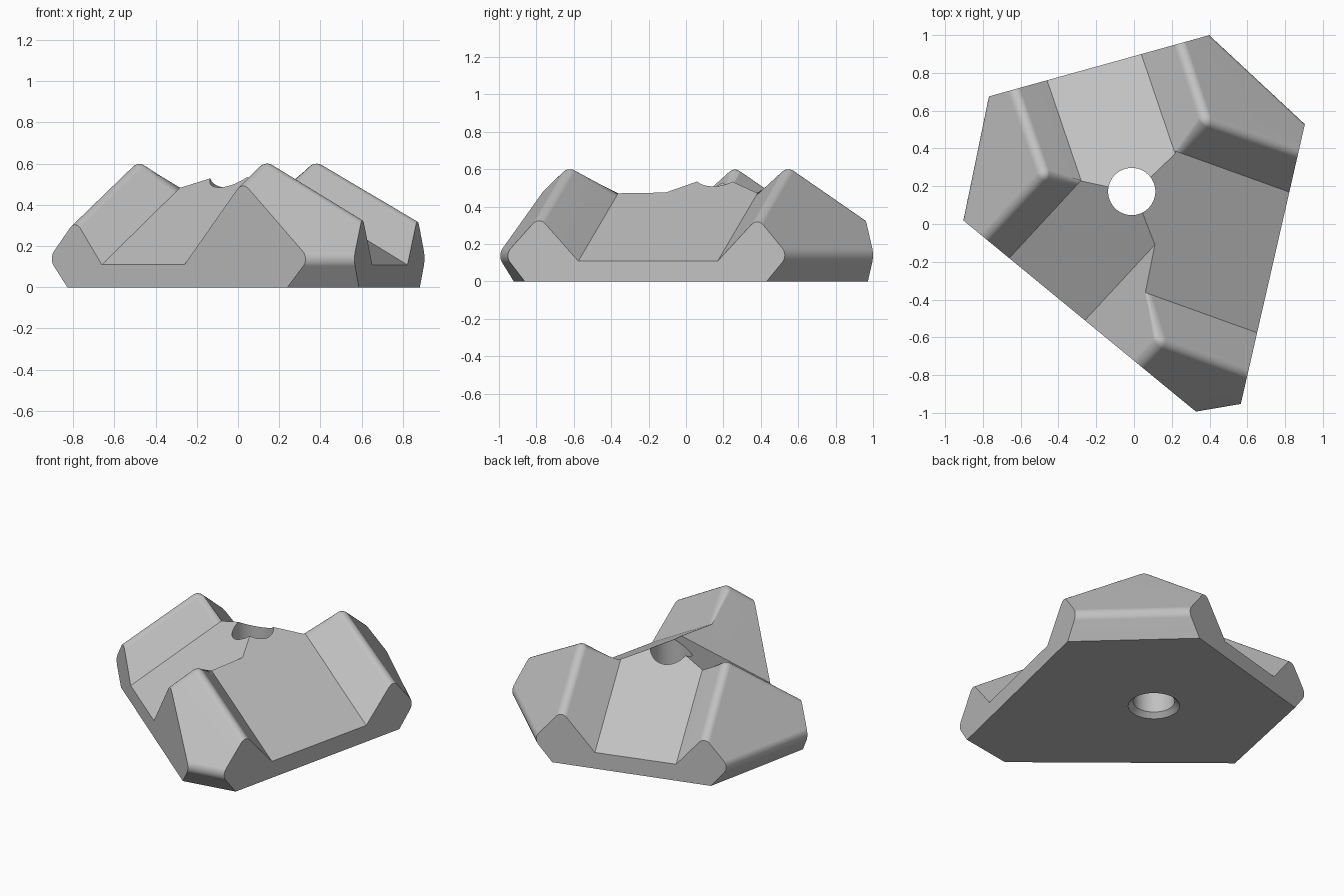
import bpy, bmesh, math
from mathutils import Vector

cube = bpy.data.objects.get("Cube")
if cube:
    bpy.data.objects.remove(cube, do_unlink=True)

WAIST, PEAK, FLOOR, TOP = 0.14, 0.63, 0.11, 0.74
ROUND = 0.045

# Each arm: the two plan corners of its outer edge (clockwise) and its peak
ARMS = {
    "left": ((-0.905, 0.02), (-0.77, 0.675), (-0.475, 0.26)),
    "right": ((0.40, 1.0), (0.905, 0.53), (0.38, 0.55)),
    "front": ((0.565, -0.955), (0.33, -0.995), (0.14, -0.62)),
}

# Each groove: floor corners on the side, the arms beside them, run, slope
GROOVES = [
    ((-0.46, 0.76), (0.04, 0.895), "left", "right", (0.17, -0.5), 0.665),
    ((0.82, 0.17), (0.65, -0.575), "right", "front", (-0.57, 0.205), 0.58),
    ((-0.26, -0.51), (-0.66, -0.18), "front", "left", (0.37, 0.40), 0.67),
]


def inward(a, b):
    """Unit normal pointing into a clockwise outline, for the edge a to b."""
    return Vector((b.y - a.y, a.x - b.x)).normalized()


def mesh_object(name, bm):
    bmesh.ops.recalc_face_normals(bm, faces=bm.faces[:])
    mesh = bpy.data.meshes.new(name)
    bm.to_mesh(mesh)
    bm.free()
    obj = bpy.data.objects.new(name, mesh)
    bpy.context.collection.objects.link(obj)
    return obj


def hull_object(name, points):
    bm = bmesh.new()
    for p in points:
        bm.verts.new(p)
    res = bmesh.ops.convex_hull(bm, input=bm.verts[:])
    loose = [v for v in bm.verts if not v.link_faces]
    bmesh.ops.delete(bm, geom=loose, context="VERTS")
    bmesh.ops.dissolve_limit(bm, angle_limit=0.01, verts=bm.verts[:], edges=bm.edges[:])
    return mesh_object(name, bm)


def cone_object(name, r1, r2, depth, centre):
    bm = bmesh.new()
    bmesh.ops.create_cone(bm, cap_ends=True, segments=64, radius1=r1, radius2=r2, depth=depth)
    bmesh.ops.translate(bm, verts=bm.verts[:], vec=centre)
    return mesh_object(name, bm)


def activate(obj):
    bpy.ops.object.select_all(action="DESELECT")
    obj.select_set(True)
    bpy.context.view_layer.objects.active = obj


def carve(obj, cutter):
    cutter.hide_render = True
    mod = obj.modifiers.new("carve", "BOOLEAN")
    mod.operation = "DIFFERENCE"
    mod.solver = "EXACT"
    mod.object = cutter
    activate(obj)
    bpy.ops.object.modifier_apply(modifier=mod.name)
    bpy.data.objects.remove(cutter, do_unlink=True)


# Solid block: vertical long sides, corner faces sloping in above and below the waist
arms = [tuple(Vector(p) for p in arm) for arm in ARMS.values()]
points = []
for i, (a, b, peak) in enumerate(arms):
    before, after = arms[i - 1][1], arms[(i + 1) % 3][0]
    n = inward(a, b)
    bulge = 0.014
    reach = (peak - a).dot(n) + bulge
    top_inset = (TOP - WAIST) * reach / (PEAK - WAIST) - bulge
    for corner, towards in ((a, before), (b, after)):
        run = (towards - corner).normalized()
        for inset, z in ((0.088, 0), (-bulge, WAIST), (top_inset, TOP)):
            points.append((corner + run * inset / run.dot(n)).to_3d() + Vector((0, 0, z)))
body = hull_object("three_armed_block", points)

# Three rising grooves with sloped walls that pass through the neighbouring peaks
for p, q, arm_p, arm_q, run, slope in GROOVES:
    p, q, run = Vector(p), Vector(q), Vector(run).normalized()
    n = inward(p, q)
    along = run.to_3d()
    along.z = slope * run.dot(n)
    section = []
    for corner, arm in ((p, arm_p), (q, arm_q)):
        foot = Vector((corner.x, corner.y, FLOOR))
        rise = Vector((*ARMS[arm][2], PEAK)) - foot
        rise -= along * (rise.dot(n.to_3d()) / run.dot(n))
        section += [foot, foot + rise * (0.9 / rise.z)]
    ends = [c + along * t for c in section for t in (-0.3, 1.25)]
    carve(body, hull_object("groove_cutter", ends))

# Round the arm ridges and the waist of the corners
bm = bmesh.new()
bm.from_mesh(body.data)
bmesh.ops.remove_doubles(bm, verts=bm.verts[:], dist=0.0005)
bmesh.ops.dissolve_limit(bm, angle_limit=0.01, verts=bm.verts[:], edges=bm.edges[:])
bmesh.ops.recalc_face_normals(bm, faces=bm.faces[:])
bm.normal_update()
ridges = [e for e in bm.edges if len(e.link_faces) == 2 and e.is_convex
          and all(0.05 < abs(f.normal.z) < 0.75 for f in e.link_faces)]
bmesh.ops.bevel(bm, geom=ridges, offset=ROUND, offset_type="OFFSET", segments=6,
                profile=0.5, affect="EDGES", clamp_overlap=False)
bm.to_mesh(body.data)
bm.free()

# Central bolt hole with a chamfered mouth underneath
carve(body, cone_object("hole_cutter", 0.125, 0.125, 2, (-0.012, 0.172, 0.5)))
carve(body, cone_object("chamfer_cutter", 0.185, 0.125, 0.06, (-0.012, 0.172, 0)))

# One plain grey finish
grey = bpy.data.materials.new("plain_grey")
grey.use_nodes = True
colour = (0.53, 0.53, 0.53, 1)
grey.diffuse_color = colour
grey.node_tree.nodes["Principled BSDF"].inputs["Base Color"].default_value = colour
body.data.materials.clear()
body.data.materials.append(grey)

activate(body)
bpy.ops.object.shade_smooth_by_angle(angle=math.radians(30))
weighted = body.modifiers.new("even_shading", "WEIGHTED_NORMAL")
weighted.keep_sharp = True
